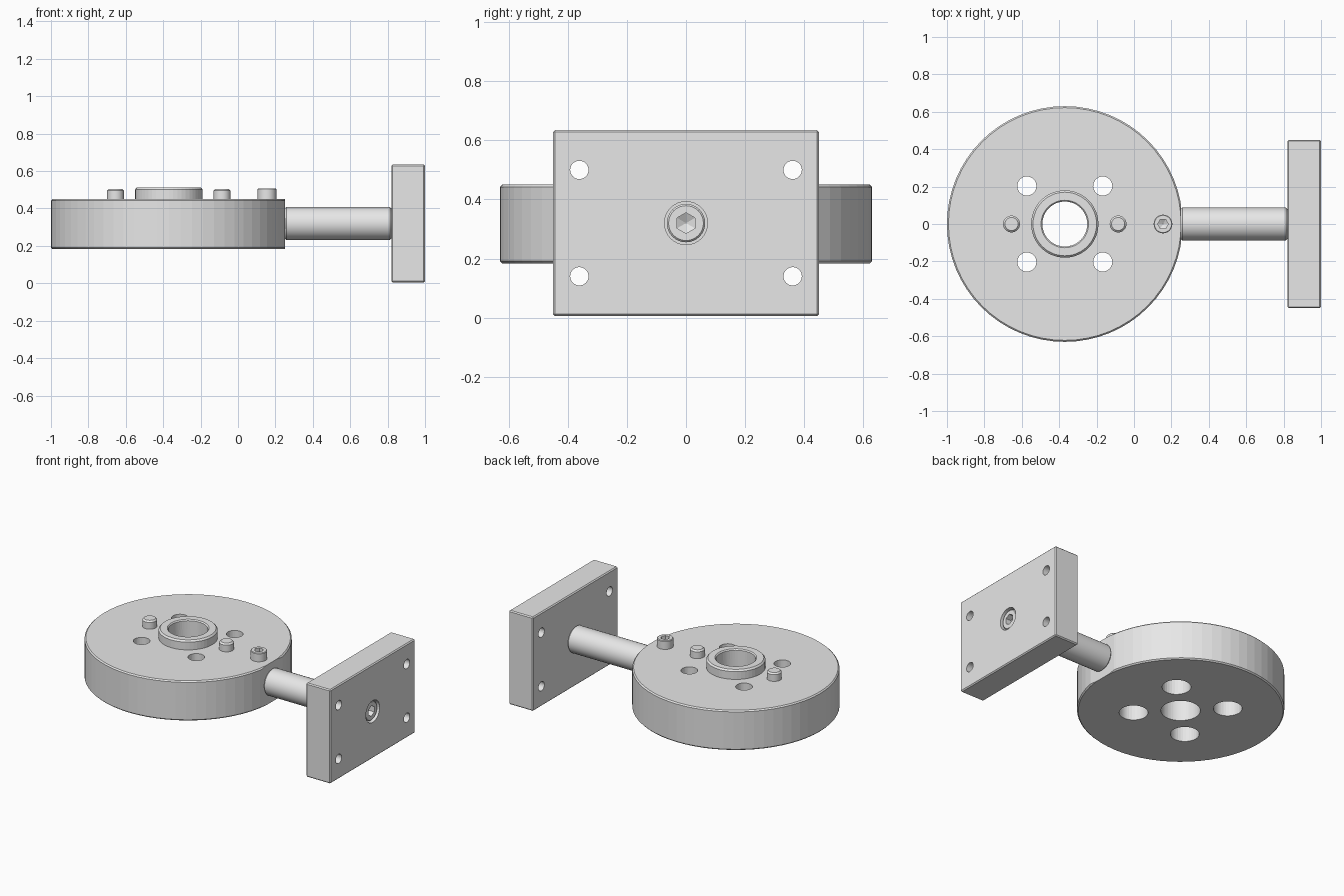
import bpy, bmesh, math
from mathutils import Matrix, Vector

if "Cube" in bpy.data.objects:
    bpy.data.objects.remove(bpy.data.objects["Cube"])

steel = bpy.data.materials.new("light_grey_metal")
steel.diffuse_color = (0.8, 0.8, 0.8, 1)
steel.use_nodes = True
steel.node_tree.nodes["Principled BSDF"].inputs["Base Color"].default_value = steel.diffuse_color

DISC_X, ROD_Z = -0.37, 0.32
DISC_BOTTOM, DISC_TOP = 0.183, 0.45


def finish(name, bm, smooth=False):
    bmesh.ops.recalc_face_normals(bm, faces=bm.faces)
    mesh = bpy.data.meshes.new(name)
    bm.to_mesh(mesh)
    bm.free()
    mesh.materials.append(steel)
    ob = bpy.data.objects.new(name, mesh)
    bpy.context.collection.objects.link(ob)
    if smooth:
        activate(ob)
        bpy.ops.object.shade_smooth_by_angle(angle=math.radians(30))
    return ob


def activate(ob):
    bpy.ops.object.select_all(action='DESELECT')
    ob.select_set(True)
    bpy.context.view_layer.objects.active = ob


def lathe(name, profile, loc, segs=32, along_x=False, smooth=False):
    """Revolve a closed (radius, height) profile around z, or around x."""
    bm = bmesh.new()
    rings = []
    for r, z in profile:
        if r == 0:
            rings.append([bm.verts.new((0, 0, z))] * segs)
        else:
            rings.append([bm.verts.new((r * math.cos(a), r * math.sin(a), z))
                          for a in (math.tau * i / segs for i in range(segs))])
    for a, b in zip(rings, rings[1:] + rings[:1]):
        for i in range(segs):
            j = (i + 1) % segs
            corners = list(dict.fromkeys((a[i], a[j], b[j], b[i])))
            if len(corners) > 2:
                bm.faces.new(corners)
    m = Matrix.Translation(loc)
    if along_x:
        m = m @ Matrix.Rotation(math.pi / 2, 4, 'Y')
    bm.transform(m)
    return finish(name, bm, smooth)


def box(name, lo, hi, bevel=0):
    lo, hi = Vector(lo), Vector(hi)
    bm = bmesh.new()
    bmesh.ops.create_cube(bm, size=1)
    bm.transform(Matrix.Translation((lo + hi) / 2)
                 @ Matrix.Diagonal((*(hi - lo), 1)))
    if bevel:
        bmesh.ops.bevel(bm, geom=bm.edges[:], offset=bevel, segments=1,
                        affect='EDGES')
    return finish(name, bm)


def cut(ob, cutter):
    mod = ob.modifiers.new("cut", 'BOOLEAN')
    mod.operation, mod.solver, mod.object = 'DIFFERENCE', 'EXACT', cutter
    activate(ob)
    bpy.ops.object.modifier_apply(modifier=mod.name)
    bpy.data.objects.remove(cutter)


def cylinder(r, z0, z1, chamfer=0.0):
    """Solid cylinder profile with an optional chamfer on the far end."""
    if not chamfer:
        return [(0, z0), (r, z0), (r, z1), (0, z1)]
    return [(0, z0), (r, z0), (r, z1 - chamfer), (r - chamfer, z1), (0, z1)]


def socket(r, top, depth):
    """Hexagonal socket cutter with a conical floor."""
    return [(0, top - depth - r * 0.5), (r, top - depth), (r, top + 0.03),
            (0, top + 0.03)]


# Main disc with central bore and chamfered rims
c = 0.008
disc = lathe("disc", [(0.12, DISC_BOTTOM), (0.63 - c, DISC_BOTTOM),
                      (0.63, DISC_BOTTOM + c), (0.63, DISC_TOP - c),
                      (0.63 - c, DISC_TOP), (0.12, DISC_TOP)],
             (DISC_X, 0, 0), 64)
# Flat seat for the rod
cut(disc, box("cutter", (0.25, -0.4, 0), (0.5, 0.4, 0.8)))
# Mounting holes, counterbored from below
for sx in (-1, 1):
    for sy in (-1, 1):
        cut(disc, lathe("cutter", [(0, 0.1), (0.088, 0.1), (0.088, 0.33),
                                   (0.051, 0.33), (0.051, 0.6), (0, 0.6)],
                        (DISC_X + sx * 0.203, sy * 0.203, 0)))

# Raised collar around the bore
lathe("collar", [(0.12, DISC_TOP), (0.18, DISC_TOP), (0.18, 0.502),
                 (0.17, 0.513), (0.127, 0.513), (0.12, 0.506)],
      (DISC_X, 0, 0), 48)

# Locating pins
for i, x in enumerate((-0.655, -0.085)):
    lathe(f"pin_{i + 1}", cylinder(0.045, 0.43, 0.505, 0.01), (x, 0, 0),
          smooth=True)

# Set screw on the disc
set_screw = lathe("set_screw", cylinder(0.05, 0.43, 0.507, 0.004),
                  (0.155, 0, 0), smooth=True)
cut(set_screw, lathe("cutter", socket(0.028, 0.507, 0.03), (0.155, 0, 0), 6))

# Connecting rod with chamfered ends
lathe("rod", [(0, 0.2), (0.08, 0.2), (0.08, 0.25), (0.088, 0.258),
              (0.088, 0.812), (0.08, 0.82), (0.08, 0.84), (0, 0.84)],
      (0, 0, ROD_Z), 48, True, True)

# End plate with corner holes and a screw recess
plate = box("end_plate", (0.82, -0.45, 0.005), (1.0, 0.45, 0.635), 0.007)
for sy in (-1, 1):
    for z in (0.14, 0.5):
        cut(plate, lathe("cutter", cylinder(0.031, 0.7, 1.1),
                         (0, sy * 0.361, z), 32, True))
cut(plate, lathe("cutter", cylinder(0.073, 0.9, 1.1), (0, 0, ROD_Z), 32, True))

# Socket head screw in the plate
plate_screw = lathe("plate_screw", cylinder(0.065, 0.895, 0.99, 0.006),
                    (0, 0, ROD_Z), 32, True, True)
cut(plate_screw, lathe("cutter", socket(0.035, 0.99, 0.04), (0, 0, ROD_Z),
                       6, True))
